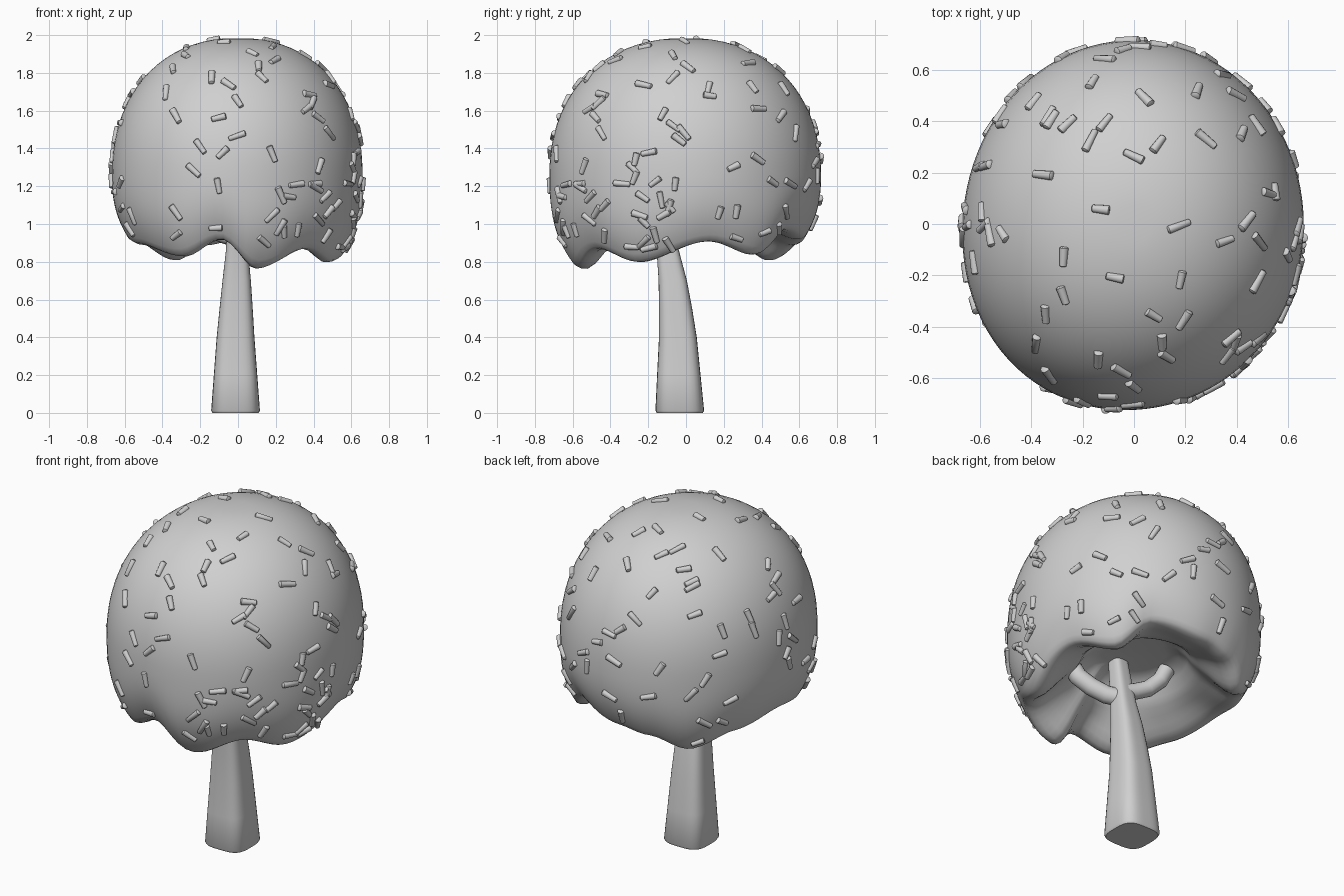
import bpy, bmesh, math, random
from mathutils import Vector, Matrix

cube = bpy.data.objects.get("Cube")
if cube:
    bpy.data.objects.remove(cube, do_unlink=True)
random.seed(23)

grey = bpy.data.materials.new("plain grey")
grey.use_nodes = True
grey.diffuse_color = (0.63, 0.63, 0.63, 1)
grey.node_tree.nodes["Principled BSDF"].inputs["Base Color"].default_value = (0.63, 0.63, 0.63, 1)


def loft(bm, rings):
    """Skin a list of closed rings and cap both ends."""
    loops = [[bm.verts.new(p) for p in ring] for ring in rings]
    count = len(loops[0])
    for low, high in zip(loops, loops[1:]):
        for i in range(count):
            j = (i + 1) % count
            bm.faces.new((low[i], low[j], high[j], high[i]))
    bm.faces.new(loops[0][::-1])
    bm.faces.new(loops[-1])


def finish(name, bm, angle):
    bmesh.ops.recalc_face_normals(bm, faces=bm.faces)
    mesh = bpy.data.meshes.new(name)
    bm.to_mesh(mesh)
    bm.free()
    mesh.materials.append(grey)
    obj = bpy.data.objects.new(name, mesh)
    bpy.context.collection.objects.link(obj)
    bpy.ops.object.select_all(action="DESELECT")
    obj.select_set(True)
    bpy.context.view_layer.objects.active = obj
    bpy.ops.object.shade_smooth_by_angle(angle=math.radians(angle))


# Crown shape: a dome over a wavy, drooping rim
WAIST, TOP, UNDERSIDE = 1.25, 1.985, 1.0
HALF_X, HALF_Y = 0.66, 0.715
RIM = [(-180, .94), (-150, .9), (-121, .84), (-99, .93), (-79, .775), (-50, .88),
       (-26, .81), (12, .92), (38, .85), (58, .98), (90, .93), (108, .9),
       (129, .82), (153, .9), (180, .94)]


def rim_height(theta):
    deg = (math.degrees(theta) + 180) % 360 - 180
    for (a, za), (b, zb) in zip(RIM, RIM[1:]):
        if a <= deg <= b:
            t = (deg - a) / (b - a)
            return za + (zb - za) * t * t * (3 - 2 * t)


def spread(theta, z):
    """Horizontal size of the crown, as a share of its widest ring."""
    if z >= WAIST:
        t = min(1, (z - WAIST) / (TOP - WAIST))
        return (1 - t ** 2.2) ** (1 / 2.2)
    rim = rim_height(theta)
    fold = 0.5 * max(0, rim - 0.8) * ((WAIST - z) / (WAIST - rim)) ** 2
    return 1 - 0.155 * ((WAIST - z) / 0.45) ** 3 - fold


def point(theta, share, z):
    # The front right side bulges a little
    share *= 1 + 0.045 * max(0, math.cos(theta + math.radians(135))) ** 4
    return Vector((HALF_X * share * math.cos(theta), HALF_Y * share * math.sin(theta), z))


SEGMENTS = 96
angles = [math.tau * i / SEGMENTS for i in range(SEGMENTS)]
rings = []
for i in range(1, 21):
    z = WAIST + (TOP - WAIST) * math.cos(math.pi / 2 * i / 20)
    rings.append([point(a, spread(a, z), z) for a in angles])
for i in range(1, 15):
    ring = []
    for a in angles:
        z = WAIST + (rim_height(a) - WAIST) * i / 14
        ring.append(point(a, spread(a, z), z))
    rings.append(ring)
# Thick rolled lip, then a small central hollow: (inset, rise to the underside, lift)
for inset, rise, lift in [(.03, 0, -.01), (.08, 0, -.012), (.14, .1, -.005), (.2, .3, 0),
                          (.27, .6, 0), (.34, .87, 0), (.4, 1, .02), (.45, 1, .07),
                          (.52, 1, .11), (.62, 1, .12)]:
    ring = []
    for a in angles:
        rim = rim_height(a)
        ring.append(point(a, spread(a, rim) - inset, rim + (UNDERSIDE - rim) * rise + lift))
    rings.append(ring)
bm = bmesh.new()
loft(bm, rings)
finish("crown", bm, 60)


# Trunk: a tapering rounded square that leans forward
def rounded_square(x, y, z, half, power=3.5, count=40):
    ring = []
    for i in range(count):
        c, s = math.cos(math.tau * i / count), math.sin(math.tau * i / count)
        k = half / (abs(c) ** power + abs(s) ** power) ** (1 / power)
        ring.append((x + k * c, y + k * s, z))
    return ring


bm = bmesh.new()
loft(bm, [rounded_square(*r) for r in [
    (-.013, -.033, 0, .122), (-.013, -.033, .012, .129), (-.013, -.038, .2, .115),
    (-.013, -.043, .4, .1), (-.01, -.055, .55, .088), (-.007, -.07, .7, .075),
    (-.005, -.095, .85, .06), (-.005, -.12, 1.0, .052), (-.005, -.14, 1.13, .045)]])
finish("trunk", bm, 40)


# Branches: stout arms reaching into the crown
def branch(name, path, radius):
    bm = bmesh.new()
    path = [Vector(p) for p in path]
    rings = []
    for i, p in enumerate(path):
        way = path[min(i + 1, len(path) - 1)] - path[max(i - 1, 0)]
        turn = way.to_track_quat("Z", "Y").to_matrix()
        rings.append([p + turn @ Vector((radius * math.cos(t), radius * math.sin(t), 0))
                      for t in angles[::6]])
    loft(bm, rings)
    finish(name, bm, 50)


branch("left_branch", [(0, -.1, .88), (.07, -.15, .9), (.14, -.19, .94), (.2, -.23, 1.0),
                       (.25, -.26, 1.1)], .05)
branch("right_branch", [(0, -.1, .92), (-.07, -.08, .94), (-.14, -.05, .97), (-.2, -.02, 1.03),
                        (-.23, 0, 1.1)], .045)


# Sprinkles: short tapered rods lying flat on the crown
def surface_frame(theta, z, spin):
    """Matrix whose z axis runs along the surface and x axis points out of it."""
    p = point(theta, spread(theta, z), z)
    step = 0.004
    around = point(theta + step, spread(theta + step, z), z) - p
    up = point(theta, spread(theta, z + step), z + step) - p
    out = around.cross(up).normalized()
    along = Matrix.Rotation(spin, 3, out) @ around.normalized()
    side = along.cross(out)
    frame = Matrix((out, side, along)).transposed().to_4x4()
    frame.translation = p + out * 0.001
    return frame


def sprinkle(bm, theta, z):
    frame = surface_frame(theta, z, random.uniform(0, math.pi))
    length, radius = random.uniform(.07, .1), random.uniform(.016, .019)
    rings = []
    for along, size in [(-.5, .5), (-.46, .8), (.45, 1), (.5, .65)]:
        rings.append([frame @ Vector((radius * size * math.cos(t), radius * size * math.sin(t),
                                      length * along)) for t in angles[::8]])
    loft(bm, rings)


bm = bmesh.new()
# Scatter stratified by height and spread around by the golden angle
SCATTER, PATCH = 120, 20
for i in range(SCATTER):
    theta = i * 2.39996 + random.uniform(-.5, .5)
    low = rim_height(theta) + 0.03
    sprinkle(bm, theta, low + (TOP - 0.005 - low) * (i + random.random()) / SCATTER)
# Denser patch low on the front left
for i in range(PATCH):
    theta = math.radians(random.uniform(-75, -5))
    low = rim_height(theta) + 0.02
    sprinkle(bm, theta, low + (WAIST - low) * (i + random.random()) / PATCH)
finish("sprinkles", bm, 50)
